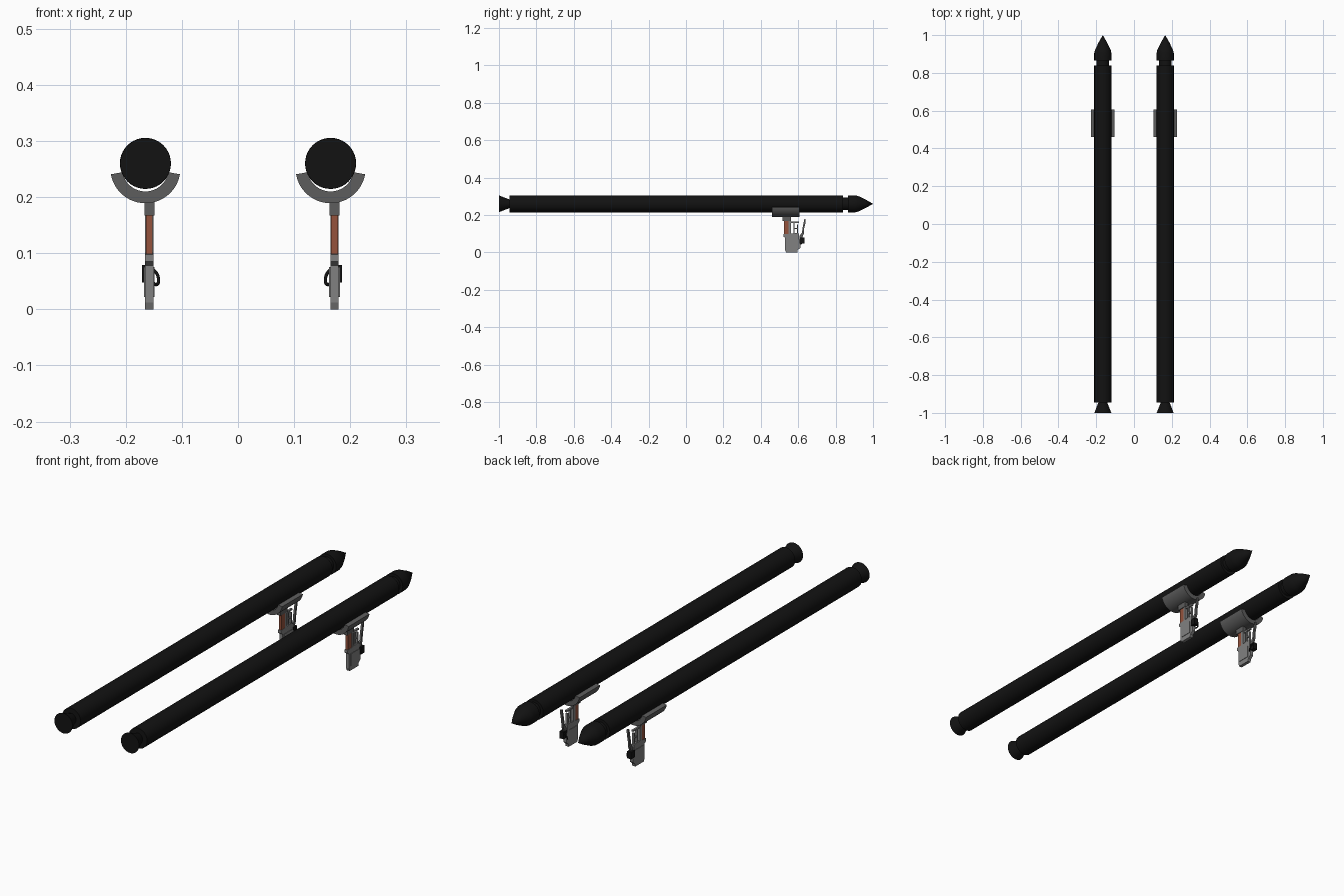
import bpy, bmesh, math
from mathutils import Vector

if "Cube" in bpy.data.objects:
    bpy.data.objects.remove(bpy.data.objects["Cube"])


def material(name, rgb):
    m = bpy.data.materials.new(name)
    m.diffuse_color = (*rgb, 1)
    m.use_nodes = True
    m.node_tree.nodes["Principled BSDF"].inputs["Base Color"].default_value = m.diffuse_color
    return m


BLACK = material("black", (0.006, 0.006, 0.006))
DARK = material("dark_grey", (0.11, 0.11, 0.11))
STEEL = material("steel", (0.22, 0.22, 0.22))
COPPER = material("copper", (0.30, 0.085, 0.045))


def finish(bm, name, mat, smooth=True):
    bmesh.ops.recalc_face_normals(bm, faces=bm.faces)
    me = bpy.data.meshes.new(name)
    bm.to_mesh(me)
    bm.free()
    me.materials.append(mat)
    ob = bpy.data.objects.new(name, me)
    bpy.context.collection.objects.link(ob)
    if smooth:
        bpy.ops.object.select_all(action='DESELECT')
        ob.select_set(True)
        bpy.context.view_layer.objects.active = ob
        bpy.ops.object.shade_smooth_by_angle(angle=math.radians(35))
    return ob


def lathe(name, profile, x, z, mat, n=40):
    """Solid of revolution round the y axis; profile is (y, radius)."""
    bm = bmesh.new()
    vs = [bm.verts.new((x + r, y, z)) for y, r in profile]
    es = [bm.edges.new(p) for p in zip(vs, vs[1:])]
    bmesh.ops.spin(bm, geom=vs + es, cent=(x, 0, z), axis=(0, 1, 0),
                   angle=math.tau, steps=n, use_duplicate=False)
    bmesh.ops.remove_doubles(bm, verts=bm.verts, dist=1e-5)
    return finish(bm, name, mat)


def prism(name, pts, along, mat, smooth=False):
    """Extrude a closed outline of 3D points along a vector."""
    bm = bmesh.new()
    f = bm.faces.new([bm.verts.new(p) for p in pts])
    ext = bmesh.ops.extrude_face_region(bm, geom=[f], use_keep_orig=True)
    bmesh.ops.translate(bm, vec=along,
                        verts=[v for v in ext['geom'] if isinstance(v, bmesh.types.BMVert)])
    return finish(bm, name, mat, smooth)


def slab(name, yz, x, width, mat):
    return prism(name, [(x - width / 2, y, z) for y, z in yz], (width, 0, 0), mat)


def box(name, x, w, y0, y1, z0, z1, mat):
    return slab(name, [(y0, z0), (y1, z0), (y1, z1), (y0, z1)], x, w, mat)


def tube(name, pts, r, mat):
    cu = bpy.data.curves.new(name, 'CURVE')
    cu.dimensions = '3D'
    cu.bevel_depth, cu.bevel_resolution, cu.resolution_u = r, 2, 6
    cu.use_fill_caps = True
    sp = cu.splines.new('BEZIER')
    sp.bezier_points.add(len(pts) - 1)
    for b, p in zip(sp.bezier_points, pts):
        b.co = Vector(p)
        b.handle_left_type = b.handle_right_type = 'AUTO'
    cu.materials.append(mat)
    ob = bpy.data.objects.new(name, cu)
    bpy.context.collection.objects.link(ob)


BODY = [(-1, 0), (-1, 0.045), (-0.944, 0.023), (-0.944, 0.0455), (0.84, 0.0455),
        (0.84, 0.033), (0.866, 0.033), (0.866, 0.0455), (0.905, 0.0455),
        (0.92, 0.042), (0.96, 0.023), (1, 0)]
GRIP = [(0.53, 0.012), (0.535, 0), (0.595, 0), (0.597, 0.012), (0.612, 0.025),
        (0.612, 0.06), (0.605, 0.07), (0.605, 0.1), (0.585, 0.104),
        (0.55, 0.1), (0.52, 0.098), (0.52, 0.085), (0.53, 0.078)]

for side, s in (("left", -1), ("right", 1)):
    cx = 0.165 * s
    px = cx + 0.007
    d = -s  # side of the post that carries the fittings

    # long round body with tail nozzle, neck groove and pointed nose
    lathe(side + "_body", BODY, cx, 0.26, BLACK)

    # curved cradle under the body
    angs = [math.radians(190 + 160 * i / 24) for i in range(25)]
    ring = [(r * math.cos(a), r * math.sin(a))
            for r, seq in ((0.0625, angs), (0.0415, angs[::-1])) for a in seq]
    prism(side + "_cradle", [(cx + x, 0.46, 0.2515 + z) for x, z in ring],
          (0, 0.147, 0), DARK, True)

    # post: collar, copper rod block and rear rail
    box(side + "_collar", px, 0.018, 0.515, 0.562, 0.167, 0.2, DARK)
    box(side + "_rod", px, 0.012, 0.524, 0.551, 0.09, 0.17, COPPER)
    box(side + "_rail", px, 0.015, 0.549, 0.561, 0.09, 0.17, STEEL)

    # lower housing with raised side covers
    slab(side + "_housing", GRIP, px, 0.015, STEEL)
    box(side + "_housing_cover", px, 0.019, 0.54, 0.595, 0.022, 0.075, STEEL)

    # open bracket beside the post
    for i, (y0, y1, z0, z1) in enumerate([(0.574, 0.58, 0.1, 0.165), (0.594, 0.6, 0.1, 0.15),
                                          (0.56, 0.605, 0.158, 0.165), (0.575, 0.6, 0.125, 0.131)]):
        box(f"{side}_bracket_{i}", px, 0.009, y0, y1, z0, z1, STEEL)

    # curved lever
    slab(side + "_lever", [(0.607, 0.07), (0.62, 0.075), (0.63, 0.1), (0.632, 0.13), (0.638, 0.155),
                           (0.64, 0.18), (0.633, 0.18), (0.628, 0.155), (0.623, 0.13),
                           (0.62, 0.105), (0.607, 0.09)], px, 0.009, DARK)

    # black connector with looped cable
    box(side + "_connector", px - 0.003 * d, 0.02, 0.607, 0.633, 0.048, 0.079, BLACK)
    tube(side + "_cable", [(px + 0.004 * d, 0.625, 0.074), (px + 0.015 * d, 0.622, 0.06),
                           (px + 0.013 * d, 0.612, 0.044), (px + 0.004 * d, 0.605, 0.05)],
         0.003, BLACK)
